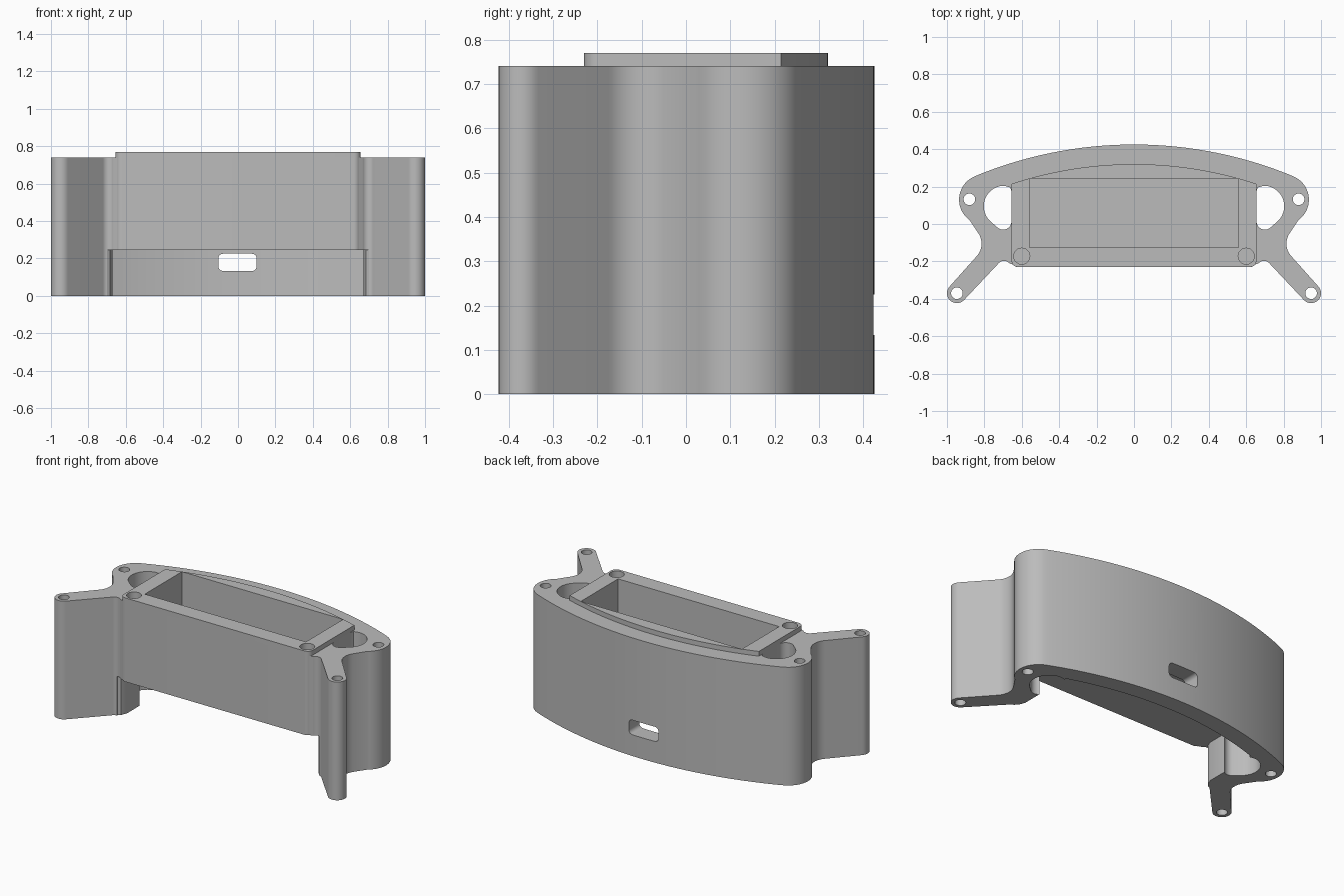
import bpy, bmesh
from math import sin, cos, radians, sqrt

if "Cube" in bpy.data.objects:
    bpy.data.objects.remove(bpy.data.objects["Cube"], do_unlink=True)

GREY = bpy.data.materials.new("plain grey")
GREY.use_nodes = True
TONE = (0.5, 0.5, 0.5, 1)
GREY.diffuse_color = TONE
GREY.node_tree.nodes["Principled BSDF"].inputs["Base Color"].default_value = TONE

BODY_TOP, RIM_TOP, FLOOR = 0.74, 0.77, 0.245


def arc(cx, cy, r, a0, a1, n=12):
    steps = [radians(a0 + (a1 - a0) * i / n) for i in range(n + 1)]
    return [(cx + r * cos(a), cy + r * sin(a)) for a in steps]


def bow(top, radius, width, n=24):
    """Shallow arc from the centre line out to x = width."""
    xs = [width * i / n for i in range(n + 1)]
    return [(x, top - radius + sqrt(radius ** 2 - x * x)) for x in xs]


def mirrored(half):
    return half + [(-x, y) for x, y in reversed(half) if x > 1e-6]


def prism(name, outline, low, high, axis="z"):
    """Extrude a closed outline along z, or along y for an x-z outline."""
    bm = bmesh.new()
    if axis == "z":
        corners = [bm.verts.new((x, y, low)) for x, y in outline]
        move = (0, 0, high - low)
    else:
        corners = [bm.verts.new((x, low, z)) for x, z in outline]
        move = (0, high - low, 0)
    face = bm.faces.new(corners)
    grown = bmesh.ops.extrude_face_region(bm, geom=[face])["geom"]
    bmesh.ops.translate(bm, vec=move, verts=[g for g in grown if isinstance(g, bmesh.types.BMVert)])
    bmesh.ops.recalc_face_normals(bm, faces=bm.faces)
    mesh = bpy.data.meshes.new(name)
    bm.to_mesh(mesh)
    bm.free()
    mesh.materials.append(GREY)
    obj = bpy.data.objects.new(name, mesh)
    bpy.context.collection.objects.link(obj)
    return obj


def carve(obj, cutters):
    for c in cutters:
        c.hide_render = True
        m = obj.modifiers.new(c.name, "BOOLEAN")
        m.operation, m.solver, m.object = "DIFFERENCE", "EXACT", c
    bpy.context.view_layer.update()
    done = bpy.data.meshes.new_from_object(obj.evaluated_get(bpy.context.evaluated_depsgraph_get()))
    obj.modifiers.clear()
    obj.data = done
    bpy.ops.object.select_all(action="DESELECT")
    obj.select_set(True)
    bpy.context.view_layer.objects.active = obj
    bpy.ops.object.shade_smooth_by_angle(angle=radians(30))


# Curved body with end lobes and two splayed legs
front_corner = arc(0.62, -0.195, 0.035, -40, -90, 6)
half_body = (bow(0.425, 2.22, 0.835)
             + arc(0.80, 0.13, 0.135, 64, -54, 20)       # lobe
             + arc(0.915, -0.105, 0.1, 147, 225)         # neck
             + arc(0.947, -0.37, 0.053, 45, -135, 16)    # leg tip
             + arc(0.695, -0.235, 0.038, 45, 140)        # leg root
             + front_corner)
body = prism("curved_body", mirrored(half_body), 0, BODY_TOP)

# Raised rim of the box
half_rim = bow(0.32, 2.09, 0.655) + arc(0.62, -0.195, 0.035, 0, -90, 8)
rim = prism("box_rim", mirrored(half_rim), BODY_TOP, RIM_TOP)

# Open space under the box
half_open = bow(0.32, 2.09, 0.67) + [(0.67, -0.14), (0.685, -0.18), (0.70, -0.19), (0.70, -0.3)]
body_cutters = [prism("under_opening", mirrored(half_open), -0.1, FLOOR)]

# Side windows, screw holes and blind sockets, on both sides
side_window = (arc(0.675, 0.185, 0.02, 180, 60, 6)[-1:]
               + arc(0.693, 0.095, 0.11, 80, -45, 20)
               + arc(0.70, 0.015, 0.045, -50, -180, 12)[:-1]
               + [(0.655, 0.015), (0.655, 0.175), (0.662, 0.195)])
sockets = []
for s, side in ((1, "left"), (-1, "right")):
    body_cutters.append(prism(side + "_window", [(s * x, y) for x, y in side_window], -0.1, 1))
    for part, x, y in (("lobe", 0.88, 0.132), ("leg", 0.947, -0.37)):
        body_cutters.append(prism(f"{side}_{part}_hole", arc(s * x, y, 0.031, 0, 345, 23), -0.1, 1))
    sockets.append(prism(side + "_socket", arc(s * 0.6, -0.172, 0.043, 0, 345, 23), 0.45, 1))

# Rounded slot through the rear wall
slot = (arc(0.075, 0.2, 0.025, 90, 0, 5) + arc(0.075, 0.158, 0.025, 0, -90, 5)
        + arc(-0.08, 0.158, 0.025, -90, -180, 5) + arc(-0.08, 0.2, 0.025, 180, 90, 5))
body_cutters.append(prism("rear_slot", slot, 0.1, 0.6, axis="y"))

# Deep rectangular tray inside the box
tray = prism("tray_cavity", mirrored([(0.558, 0.243), (0.558, -0.125)]), 0.28, 1)
shared = [tray] + sockets

carve(body, body_cutters + shared)
carve(rim, shared)
for cutter in body_cutters + shared:
    bpy.data.objects.remove(cutter, do_unlink=True)
